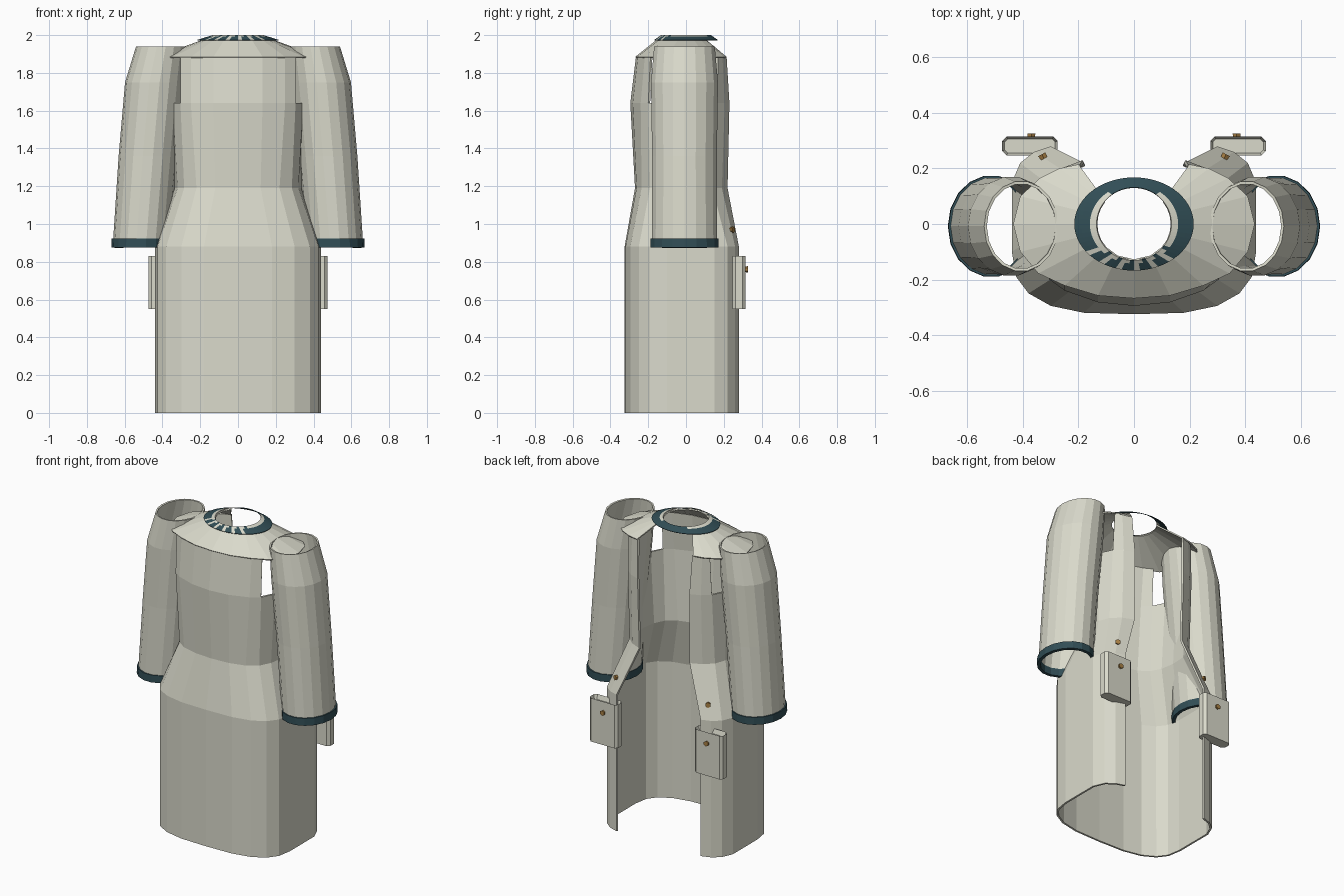
import bpy, bmesh, math
from mathutils import Matrix

if "Cube" in bpy.data.objects:
    bpy.data.objects.remove(bpy.data.objects["Cube"])


def material(name, rgb):
    m = bpy.data.materials.new(name)
    m.diffuse_color = (*rgb, 1)
    m.use_nodes = True
    m.node_tree.nodes["Principled BSDF"].inputs["Base Color"].default_value = m.diffuse_color
    return m


CLOTH = material("pale_cloth", (0.70, 0.70, 0.60))
TRIM = material("dark_teal_trim", (0.031, 0.076, 0.093))
BRASS = material("brass", (0.40, 0.22, 0.06))


def make(name, bm, *mats):
    me = bpy.data.meshes.new(name)
    bm.to_mesh(me)
    bm.free()
    for m in mats:
        me.materials.append(m)
    ob = bpy.data.objects.new(name, me)
    bpy.context.collection.objects.link(ob)
    return ob


def loft(name, rings, closed, mats, thick=0.012, rule=None):
    """Skin equal-length rings, listed bottom to top, running anticlockwise."""
    bm = bmesh.new()
    rows = [[bm.verts.new(p) for p in r] for r in rings]
    n = len(rings[0])
    for j in range(len(rows) - 1):
        for i in range(n if closed else n - 1):
            k = (i + 1) % n
            f = bm.faces.new((rows[j][i], rows[j][k], rows[j + 1][k], rows[j + 1][i]))
            if rule:
                f.material_index = rule(i, j)
    ob = make(name, bm, *mats)
    if thick:
        s = ob.modifiers.new("thickness", "SOLIDIFY")
        s.thickness, s.offset = thick, -1
    return ob


def both(half, z):
    """Half outline (front centre to back edge) mirrored into a full open outline."""
    return [(-x, y, z) for x, y in half[:0:-1]] + [(x, y, z) for x, y in half]


def ellipse(cx, cy, rx, ry, z, n=18):
    return [(cx + rx * math.cos(2 * math.pi * i / n),
             cy + ry * math.sin(2 * math.pi * i / n), z) for i in range(n)]


# Body outlines: half from front centre round to the back opening
SKIRT = [(0, -.325), (.18, -.32), (.30, -.295), (.38, -.25), (.425, -.19),
         (.44, -.10), (.44, .15), (.41, .22), (.36, .26), (.30, .28)]
WAIST = [(0, -.27), (.12, -.262), (.22, -.235), (.285, -.19), (.32, -.12),
         (.335, -.03), (.33, .07), (.305, .14), (.25, .19), (.18, .22)]
CHEST = [(0, -.295), (.13, -.282), (.25, -.24), (.305, -.20), (.345, -.12),
         (.35, -.02), (.34, .08), (.30, .165), (.25, .205), (.185, .23)]
RIM = [(0, -.268), (.13, -.258), (.25, -.222), (.345, -.178), (.41, -.10),
       (.435, 0), (.41, .10), (.34, .165), (.27, .20), (.20, .215)]

# Skirt, hip flare and bodice up to the underarm
loft("coat_body", [both(SKIRT, 0), both(SKIRT, .88), both(WAIST, 1.19), both(CHEST, 1.64)],
     False, [CLOTH])

# Chest panel between the armholes
loft("chest_panel", [both(CHEST[:4], 1.64),
                     both([(0, -.265), (.13, -.255), (.25, -.218), (.305, -.188)], 1.885)],
     False, [CLOTH])

# Shoulder yoke, a shallow cone up to the neck
neck = []
for x, y in RIM:
    a = math.atan2(y, x)
    neck.append((.135 * math.cos(a), .132 * math.sin(a)))
neck[-1] = (.105, .085)
loft("yoke", [both(RIM, 1.885), both(neck, 1.994)], False, [CLOTH], .008)


# Collar ring: broken into teeth in front, solid band at the sides and back
def collar_rule(i, j):
    a = (i + .5) * 360 / 60
    if 218 < a < 322:
        return 1 if (i % 3 == 0 or (j == 2 and i % 3 == 1)) else 0
    if 52 < a < 128:
        return 1 if a < 57 or a > 123 else 0
    return 1 if j == 2 else 0


collar = [ellipse(0, 0, .135 + .08 * t, .132 + .036 * t, 2.0 - .025 * t, 60)
          for t in (1, .7, .3, 0)]
loft("collar", collar, True, [TRIM, CLOTH], .004, collar_rule)


def pocket(s):
    # Open-topped pocket box with chamfered corners
    bm = bmesh.new()
    w, d, c = .10, .034, .016
    plan = [(-w + c, -d), (w - c, -d), (w, -d + c), (w, d - c),
            (w - c, d), (-w + c, d), (-w, d - c), (-w, -d + c)]
    base = bm.faces.new([bm.verts.new((s * .375 + x, .281 + y, .55)) for x, y in plan])
    top = bmesh.ops.extrude_face_region(bm, geom=[base])
    bmesh.ops.translate(bm, vec=(0, 0, .28),
                        verts=[v for v in top["geom"] if isinstance(v, bmesh.types.BMVert)])
    if not any(abs(f.normal.z) > .9 and f.calc_center_median().z < .6 for f in bm.faces):
        bm.faces.new([v for v in bm.verts if v.co.z < .6])
    bmesh.ops.recalc_face_normals(bm, faces=bm.faces)
    lid = [f for f in bm.faces if f.calc_center_median().z > .82]
    bmesh.ops.inset_region(bm, faces=lid, thickness=.01)
    bmesh.ops.translate(bm, vec=(0, 0, -.03), verts=lid[0].verts)
    return make("pocket", bm, CLOTH)


def button(name, loc, turn):
    # Six-sided tapered stud
    bm = bmesh.new()
    bmesh.ops.create_cone(bm, cap_ends=True, segments=6, radius1=.012, radius2=.017, depth=.03,
                          matrix=Matrix.Translation(loc) @ Matrix.Rotation(turn, 4, 'Z')
                          @ Matrix.Rotation(-math.pi / 2, 4, 'X'))
    return make(name, bm, BRASS)


for s in (-1, 1):
    # Back strip beside the opening, from underarm to yoke
    strip = [[(s * x, y, z) for x, y in pts] for pts, z in
             (([(.30, .165), (.25, .205), (.185, .23)], 1.64),
              ([(.29, .17), (.25, .193), (.195, .215)], 1.885))]
    if s < 0:
        strip = [r[::-1] for r in strip]
    loft("back_strip", strip, False, [CLOTH])

    # Sleeve and cuff
    loft("sleeve", [ellipse(s * .512, -.008, .15, .176, .90),
                    ellipse(s * .477, -.008, .155, .174, 1.36),
                    ellipse(s * .442, -.008, .156, .180, 1.75),
                    ellipse(s * .406, -.008, .134, .163, 1.94)], True, [CLOTH], .010)
    loft("cuff", [ellipse(s * .514, -.008, .157, .184, .875),
                  ellipse(s * .513, -.008, .156, .183, .922)], True, [TRIM], .02)

    pocket(s)
    button("pocket_button", (s * .37, .312, .76), 0)
    button("coat_button", (s * .325, .238, .97), s * -.5)
